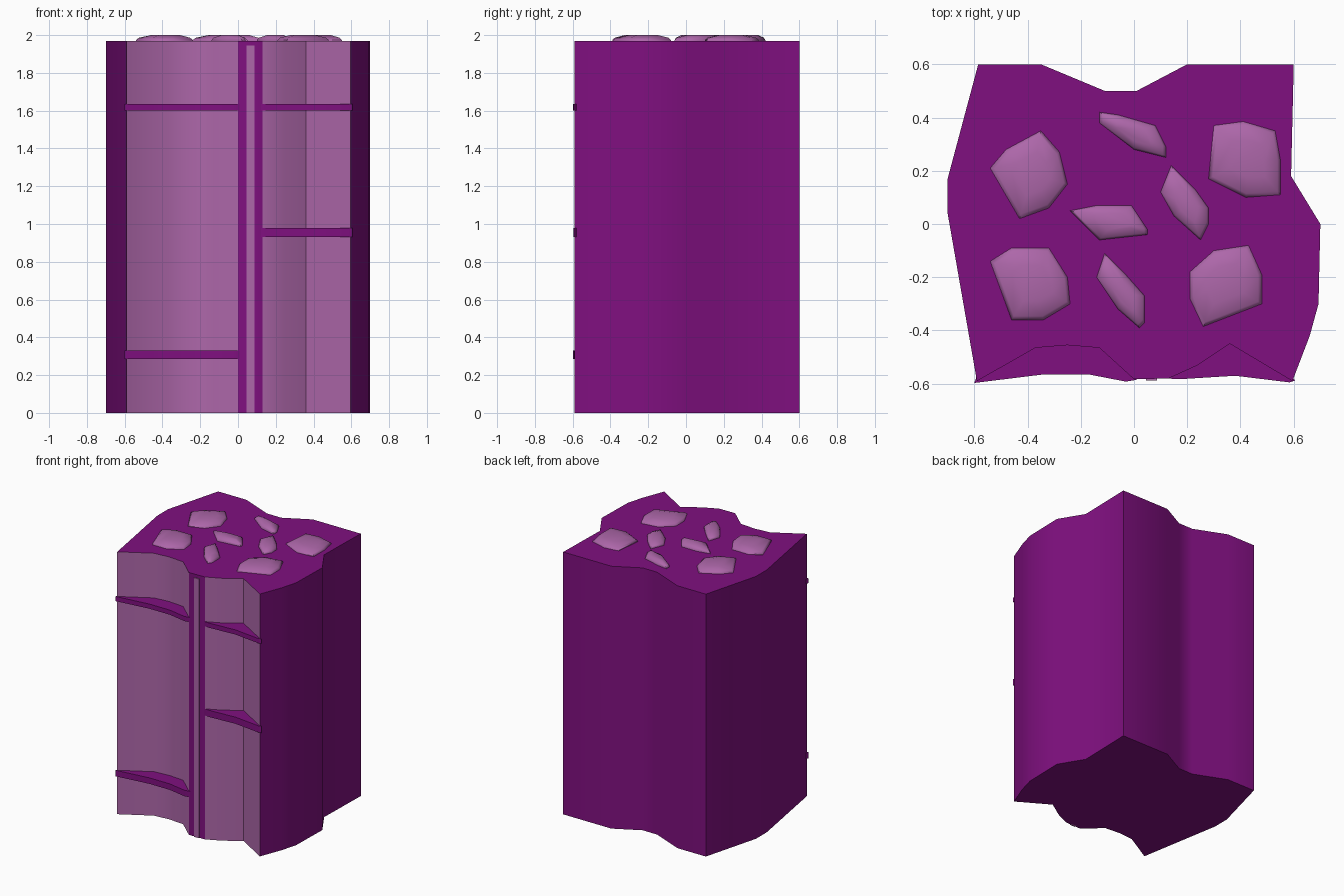
import bpy, bmesh, math

if "Cube" in bpy.data.objects:
    bpy.data.objects.remove(bpy.data.objects["Cube"])


def material(name, rgb):
    m = bpy.data.materials.new(name)
    m.diffuse_color = (*rgb, 1)
    m.use_nodes = True
    m.node_tree.nodes["Principled BSDF"].inputs["Base Color"].default_value = m.diffuse_color
    return m


PURPLE = material("deep purple", (0.215, 0.005, 0.215))
LILAC = material("dusty lilac", (0.42, 0.135, 0.40))


def loft(name, rings, mats, rule=None, angle=50):
    """Join equal-length rings of 3D points, cap both ends."""
    bm = bmesh.new()
    loops = [[bm.verts.new(p) for p in r] for r in rings]
    n = len(loops[0])
    for a, b in zip(loops, loops[1:]):
        for i in range(n):
            j = (i + 1) % n
            bm.faces.new((a[i], a[j], b[j], b[i]))
    bm.faces.new(loops[0][::-1])
    bm.faces.new(loops[-1])
    bmesh.ops.recalc_face_normals(bm, faces=bm.faces[:])
    if rule:
        for f in bm.faces:
            f.material_index = rule(f)
    me = bpy.data.meshes.new(name)
    bm.to_mesh(me)
    bm.free()
    for m in mats:
        me.materials.append(m)
    ob = bpy.data.objects.new(name, me)
    bpy.context.collection.objects.link(ob)
    bpy.ops.object.select_all(action='DESELECT')
    ob.select_set(True)
    bpy.context.view_layer.objects.active = ob
    bpy.ops.object.shade_smooth_by_angle(angle=math.radians(angle))
    return ob


def prism(name, outline, z0, z1, mats, rule=None):
    return loft(name, [[(x, y, z) for x, y in outline] for z in (z0, z1)], mats, rule)


# Rock column: irregular outline, front hollows coloured lilac
TOP = 1.97
left_front = [(-0.59, -0.59), (-0.37, -0.465), (-0.25, -0.455), (-0.13, -0.465), (0.0, -0.583)]
right_front = [(0.13, -0.58), (0.24, -0.53), (0.36, -0.45), (0.595, -0.59)]
outline = left_front + right_front + [
    (0.66, -0.42), (0.693, -0.30), (0.70, 0.0), (0.59, 0.18), (0.60, 0.60),
    (0.20, 0.60), (0.01, 0.50), (-0.11, 0.50), (-0.35, 0.60), (-0.585, 0.60),
    (-0.70, 0.17), (-0.70, 0.04)]


def front_panel(f):
    c = f.calc_center_median()
    in_front = all(v.co.y < -0.44 for v in f.verts)
    return int(in_front and abs(f.normal.z) < 0.5 and not 0.01 < c.x < 0.12)


prism("rock_column", outline, 0, TOP, [PURPLE, LILAC], front_panel)

# Thin light inlay on the vertical rib
prism("rib_inlay", [(0.045, -0.588), (0.087, -0.588), (0.087, -0.57), (0.045, -0.57)],
      0, 1.945, [LILAC])

# Horizontal ledges bridging the front hollows
left_edge = [(-0.6, -0.597), (-0.34, -0.565), (-0.17, -0.565), (-0.03, -0.592), (0.01, -0.585)]
right_edge = [(0.12, -0.58), (0.17, -0.583), (0.38, -0.57), (0.585, -0.595), (0.605, -0.588)]
left_back = [(0.01, -0.55), (-0.13, -0.44), (-0.37, -0.44), (-0.59, -0.57)]
right_back = [(0.59, -0.57), (0.36, -0.43), (0.12, -0.56)]
for name, shape, z0, z1 in [
        ("upper_left_ledge", left_edge + left_back, 1.60, 1.635),
        ("lower_left_ledge", left_edge + left_back, 0.285, 0.33),
        ("upper_right_ledge", right_edge + right_back, 1.60, 1.635),
        ("middle_right_ledge", right_edge + right_back, 0.93, 0.98)]:
    prism(name, shape, z0, z1, [PURPLE])


# Low domed stones set in the top
def stone(i, pts):
    cx = sum(p[0] for p in pts) / len(pts)
    cy = sum(p[1] for p in pts) / len(pts)
    rings = [[(cx + (x - cx) * s, cy + (y - cy) * s, z) for x, y in pts]
             for s, z in ((1, 1.96), (1, 1.974), (0.9, 1.986), (0.5, 2.0))]
    loft(f"top_stone_{i}", rings, [LILAC])


stone(1, [(-.54, .21), (-.48, .28), (-.35, .35), (-.28, .27), (-.25, .15), (-.32, .06), (-.43, .02)])
stone(2, [(-.13, .42), (-.06, .41), (.08, .37), (.12, .29), (.12, .25), (0, .28), (-.13, .38)])
stone(3, [(.30, .37), (.41, .385), (.53, .35), (.55, .24), (.55, .11), (.42, .10), (.28, .17)])
stone(4, [(.14, .22), (.23, .13), (.28, .06), (.28, 0), (.25, -.06), (.15, .03), (.10, .12)])
stone(5, [(-.24, .05), (-.14, .07), (-.01, .07), (.05, -.02), (.05, -.04), (-.13, -.06)])
stone(6, [(-.54, -.14), (-.46, -.09), (-.32, -.09), (-.25, -.2), (-.24, -.3), (-.34, -.36), (-.46, -.36)])
stone(7, [(-.11, -.11), (-.04, -.18), (.04, -.27), (.04, -.37), (.02, -.39), (-.06, -.32), (-.14, -.2)])
stone(8, [(.21, -.18), (.30, -.1), (.43, -.08), (.48, -.19), (.48, -.3), (.26, -.385), (.21, -.28)])
